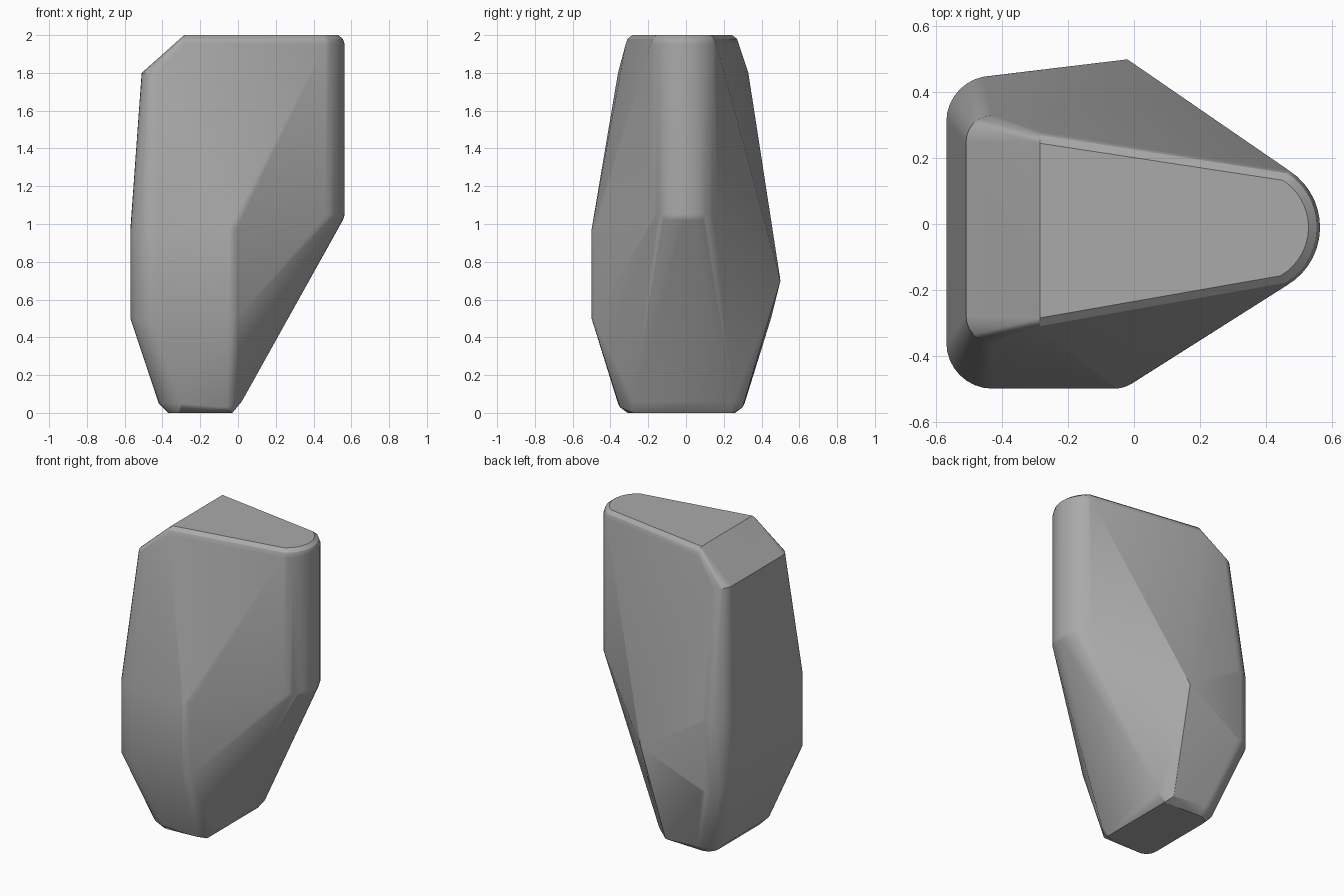
import bpy, bmesh
from math import cos, sin, radians

if "Cube" in bpy.data.objects:
    bpy.data.objects.remove(bpy.data.objects["Cube"], do_unlink=True)

stone = bpy.data.materials.new("stone_grey")
stone.use_nodes = True
grey = (0.4, 0.4, 0.4, 1)
stone.diffuse_color = grey
stone.node_tree.nodes["Principled BSDF"].inputs["Base Color"].default_value = grey

points = []


def arc(x, y, z, r, start, end, steps=8):
    """Add a rounded corner at one height."""
    for i in range(steps + 1):
        a = radians(start + (end - start) * i / steps)
        points.append((x + r * cos(a), y + r * sin(a), z))


# Waist: upright band with rounded corners
for z in (0.5, 0.97):
    arc(-0.43, -0.36, z, 0.14, 180, 270)
    arc(-0.43, 0.31, z, 0.14, 90, 180)
    arc(-0.06, -0.40, z, 0.10, 270, 302, 4)

# Back peak
points.append((-0.02, 0.5, 0.7))

# Nose: rounded upright edge, softened at both ends
for z, r in ((1.02, 0.195), (1.05, 0.205), (1.95, 0.205), (1.98, 0.195), (2.0, 0.17)):
    arc(0.36, -0.01, z, r, -60, 57, 14)

# Shoulder: foot of the slanted cut
for z, r in ((1.80, 0.08), (1.815, 0.06)):
    arc(-0.43, -0.28, z, r, 180, 270, 6)
    arc(-0.43, 0.25, z, r, 90, 180, 6)

# Crown: softened rim beside the flat top
for z, inset in ((1.95, 0), (1.98, 0.01), (2.0, 0.035)):
    for y in (-0.32 + inset, 0.28 - inset):
        points.append((-0.285, y, z))

# Foot: narrow base with a small chamfer
for z, r in ((0.05, 0.12), (0.0, 0.07)):
    arc(-0.30, -0.24, z, r, 180, 270, 6)
    arc(-0.30, 0.19, z, r, 90, 180, 6)
for y in (-0.28, 0.25):
    points.append((0.02, y, 0.06))
    points.append((-0.03, y, 0.0))
for y in (-0.35, 0.30):
    points.append((-0.06, y, 0.03))

# Wrap the corners in one faceted skin
bm = bmesh.new()
for p in points:
    bm.verts.new(p)
result = bmesh.ops.convex_hull(bm, input=bm.verts[:])
loose = [v for v in bm.verts if not v.link_faces]
bmesh.ops.delete(bm, geom=loose, context="VERTS")
bmesh.ops.dissolve_limit(bm, angle_limit=radians(1), verts=bm.verts[:], edges=bm.edges[:])
bmesh.ops.recalc_face_normals(bm, faces=bm.faces[:])
mesh = bpy.data.meshes.new("boulder")
bm.to_mesh(mesh)
bm.free()
mesh.materials.append(stone)
boulder = bpy.data.objects.new("boulder", mesh)
bpy.context.collection.objects.link(boulder)

# Soft edges with flat panels
bpy.ops.object.select_all(action="DESELECT")
boulder.select_set(True)
bpy.context.view_layer.objects.active = boulder
bpy.ops.object.shade_smooth_by_angle(angle=radians(28))
weighted = boulder.modifiers.new("flat_panels", "WEIGHTED_NORMAL")
weighted.keep_sharp = True
